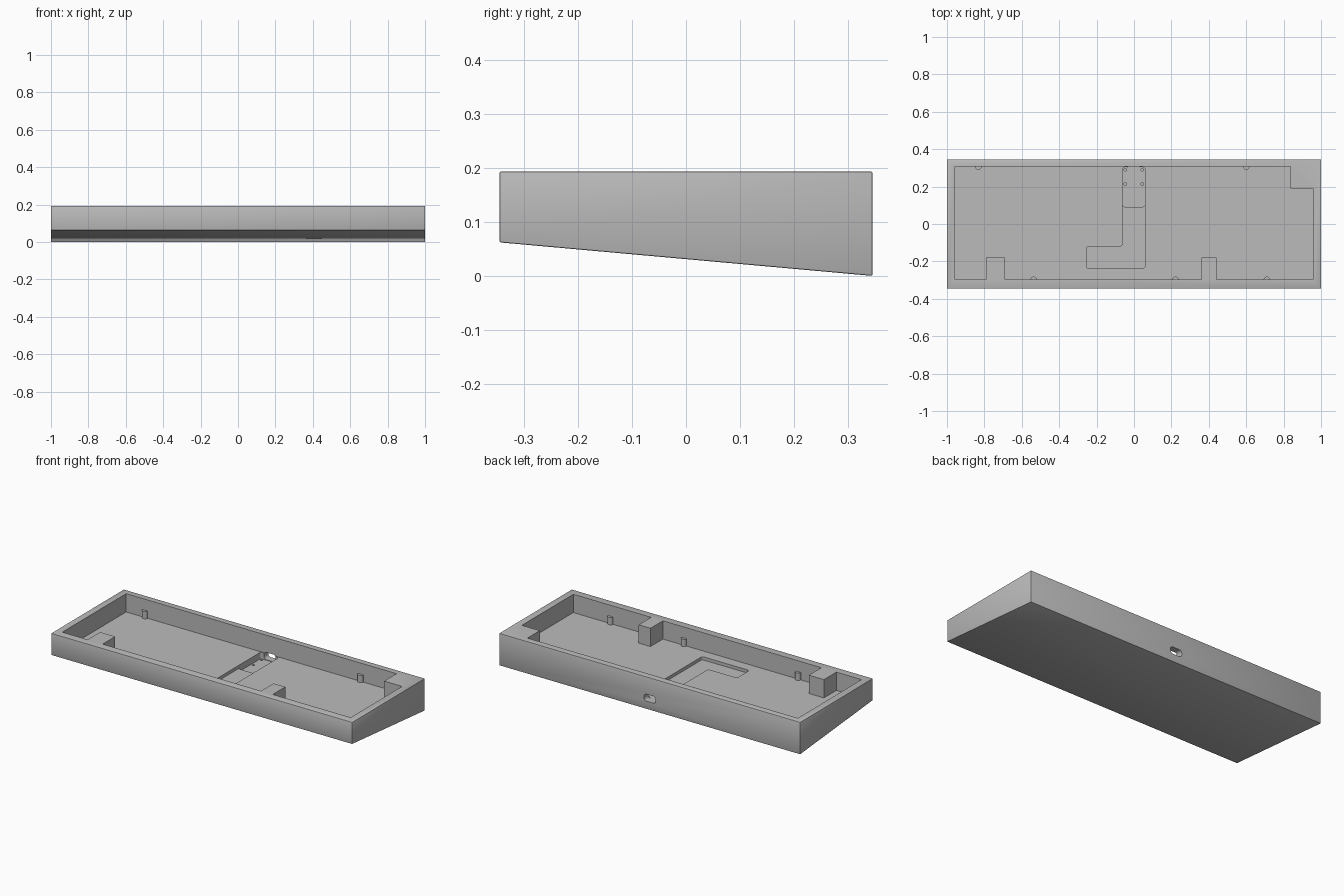
import bpy
import bmesh
from mathutils import Vector

if "Cube" in bpy.data.objects:
    bpy.data.objects.remove(bpy.data.objects["Cube"], do_unlink=True)

TOP, FLOOR = 0.193, 0.083

grey = bpy.data.materials.new("case grey")
grey.use_nodes = True
colour = (0.5, 0.5, 0.5, 1)
grey.diffuse_color = colour
grey.node_tree.nodes["Principled BSDF"].inputs["Base Color"].default_value = colour


def prism(name, outline, start, sweep, radius=0.0, all_edges=False, segments=4):
    """Sweep a closed outline; optionally round the swept edges or every edge."""
    bm = bmesh.new()
    face = bm.faces.new([bm.verts.new(start(a, b)) for a, b in outline])
    moved = bmesh.ops.extrude_face_region(bm, geom=[face])["geom"]
    verts = [v for v in moved if isinstance(v, bmesh.types.BMVert)]
    bmesh.ops.translate(bm, verts=verts, vec=sweep)
    bmesh.ops.recalc_face_normals(bm, faces=bm.faces)
    if radius:
        way = Vector(sweep).normalized()
        edges = [e for e in bm.edges if all_edges or
                 abs((e.verts[0].co - e.verts[1].co).normalized().dot(way)) > 0.99]
        bmesh.ops.bevel(bm, geom=edges, offset=radius, segments=segments,
                        profile=0.5, affect='EDGES')
    mesh = bpy.data.meshes.new(name)
    bm.to_mesh(mesh)
    bm.free()
    mesh.materials.append(grey)
    ob = bpy.data.objects.new(name, mesh)
    bpy.context.collection.objects.link(ob)
    return ob


def upright(name, outline, low, high, radius=0.0):
    return prism(name, outline, lambda x, y: (x, y, low), (0, 0, high - low), radius)


def rect(x0, x1, y0, y1):
    return [(x0, y0), (x1, y0), (x1, y1), (x0, y1)]


def cylinder(name, x, y, low, high, radius):
    bm = bmesh.new()
    bmesh.ops.create_cone(bm, cap_ends=True, segments=24, radius1=radius,
                          radius2=radius, depth=high - low)
    bmesh.ops.translate(bm, verts=bm.verts, vec=(x, y, (low + high) / 2))
    mesh = bpy.data.meshes.new(name)
    bm.to_mesh(mesh)
    bm.free()
    mesh.materials.append(grey)
    ob = bpy.data.objects.new(name, mesh)
    bpy.context.collection.objects.link(ob)
    return ob


# Wedge-shaped outer body, swept along x, with slightly softened edges
side = [(-0.345, 0.062), (0.345, 0.0), (0.345, TOP), (-0.345, TOP)]
case = prism("case", side, lambda y, z: (-1, y, z), (2, 0, 0), 0.003, True, 2)

# Main cavity, leaving two front blocks and one rear corner block standing
cavity = [(-0.958, -0.298), (-0.79, -0.298), (-0.79, -0.18), (-0.69, -0.18),
          (-0.69, -0.298), (0.362, -0.298), (0.362, -0.18), (0.44, -0.18),
          (0.44, -0.298), (0.957, -0.298), (0.957, 0.19), (0.838, 0.19),
          (0.838, 0.307), (-0.958, 0.307)]
cutters = [upright("cavity_cutter", cavity, FLOOR, 0.3)]

# L-shaped cable recess and the deeper recess beside the port
recess = [(-0.255, -0.237), (0.059, -0.237), (0.059, 0.304), (-0.062, 0.304),
          (-0.062, -0.121), (-0.255, -0.121)]
cutters.append(upright("recess_cutter", recess, 0.064, 0.1, 0.013))
cutters.append(upright("deep_recess_cutter", rect(-0.062, 0.059, 0.092, 0.304),
                       0.044, 0.1, 0.013))

# Screw holes in the deep recess
for x in (-0.047, 0.044):
    for y in (0.214, 0.29):
        cutters.append(cylinder("screw_hole_cutter", x, y, 0.026, 0.06, 0.007))

# Rounded port through the rear wall
cutters.append(prism("port_cutter", rect(-0.04, 0.037, 0.047, 0.089),
                     lambda x, z: (x, 0.28, z), (0, 0.1, 0), 0.016))

for cutter in cutters:
    cutter.hide_render = True
    cut = case.modifiers.new(cutter.name, 'BOOLEAN')
    cut.operation = 'DIFFERENCE'
    cut.solver = 'EXACT'
    cut.object = cutter

# Bake the cuts and discard the cutters
bpy.context.view_layer.update()
graph = bpy.context.evaluated_depsgraph_get()
baked = bpy.data.meshes.new_from_object(case.evaluated_get(graph))
case.modifiers.clear()
case.data = baked
for cutter in cutters:
    bpy.data.objects.remove(cutter, do_unlink=True)

# Half-round mounting posts against the front and rear walls
posts = [cylinder("mounting_post", x, y, FLOOR - 0.005, 0.127, 0.017)
         for x, y in ((-0.832, 0.307), (0.6, 0.307), (-0.537, -0.298),
                      (0.222, -0.298), (0.71, -0.298))]

for ob in [case] + posts:
    bpy.ops.object.select_all(action='DESELECT')
    ob.select_set(True)
    bpy.context.view_layer.objects.active = ob
    bpy.ops.object.shade_smooth_by_angle(angle=0.6)
